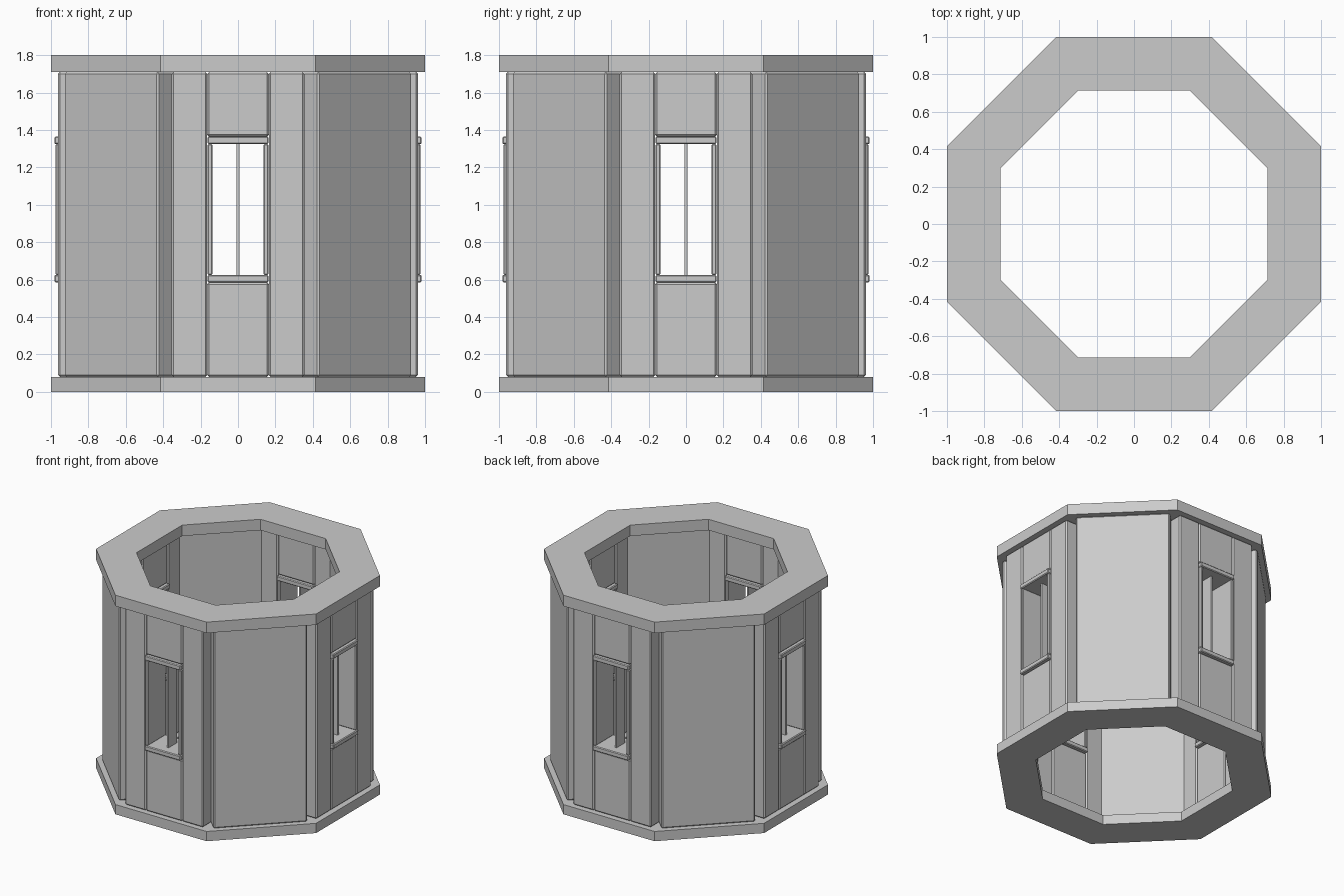
import bpy, bmesh, math
from mathutils import Matrix

if "Cube" in bpy.data.objects:
    bpy.data.objects.remove(bpy.data.objects["Cube"])

grey = bpy.data.materials.new("plain_grey")
grey.use_nodes = True
grey.diffuse_color = (0.6, 0.6, 0.6, 1)
grey.node_tree.nodes["Principled BSDF"].inputs["Base Color"].default_value = (0.6, 0.6, 0.6, 1)

MID = 0.857           # distance from the axis to the middle of each wall
HALF_DEPTH = 0.105    # half the wall thickness
HALF_WIDTH = MID * math.tan(math.pi / 8)
WALL_BOTTOM, WALL_TOP = 0.08, 1.71
SILL_BOTTOM, SILL_TOP = 0.585, 0.625
LINTEL_BOTTOM, LINTEL_TOP = 1.325, 1.365
OPENING = 0.165       # half width of the window bay


def finish(bm, name):
    bmesh.ops.recalc_face_normals(bm, faces=bm.faces[:])
    mesh = bpy.data.meshes.new(name)
    bm.to_mesh(mesh)
    bm.free()
    mesh.materials.append(grey)
    obj = bpy.data.objects.new(name, mesh)
    bpy.context.collection.objects.link(obj)
    return obj


def octagon_ring(name, z0, z1, inner=0.715, outer=1.0):
    """Flat octagonal ring measured by the distance to its sides."""
    bm = bmesh.new()
    loops = []
    for apothem, z in ((outer, z0), (outer, z1), (inner, z1), (inner, z0)):
        radius = apothem / math.cos(math.pi / 8)
        angles = [(i + 0.5) * math.pi / 4 for i in range(8)]
        loops.append([bm.verts.new((radius * math.cos(a), radius * math.sin(a), z)) for a in angles])
    for k in range(4):
        a, b = loops[k], loops[(k + 1) % 4]
        for i in range(8):
            j = (i + 1) % 8
            bm.faces.new((a[i], a[j], b[j], b[i]))
    return finish(bm, name)


def block(name, side, x0, x1, z0, z1, half_depth=HALF_DEPTH, bevel=0.01):
    """Box in one wall, given along the wall and upwards, turned to its side."""
    bm = bmesh.new()
    size = Matrix.Diagonal((x1 - x0, 2 * half_depth, z1 - z0, 1))
    place = Matrix.Translation(((x0 + x1) / 2, -MID, (z0 + z1) / 2))
    bmesh.ops.create_cube(bm, size=1, matrix=place @ size)
    obj = finish(bm, name)
    obj.rotation_euler.z = side * math.pi / 4
    if bevel:
        mod = obj.modifiers.new("chamfer", 'BEVEL')
        mod.width = bevel
        mod.segments = 1
    return obj


# Base and top rings
octagon_ring("base_ring", 0, WALL_BOTTOM)
octagon_ring("top_ring", WALL_TOP, 1.8)

# Plain diagonal walls
for side in (1, 3, 5, 7):
    block("plain_wall", side, -HALF_WIDTH, HALF_WIDTH, WALL_BOTTOM, WALL_TOP)

# Window walls
for side in (0, 2, 4, 6):
    block("left_wall_panel", side, OPENING, HALF_WIDTH, WALL_BOTTOM, WALL_TOP)
    block("right_wall_panel", side, -HALF_WIDTH, -OPENING, WALL_BOTTOM, WALL_TOP)
    block("lower_wall_panel", side, -OPENING, OPENING, WALL_BOTTOM, SILL_BOTTOM)
    block("upper_wall_panel", side, -OPENING, OPENING, LINTEL_TOP, WALL_TOP)
    # Frame, standing slightly proud on both faces
    block("window_sill", side, -0.163, 0.163, SILL_BOTTOM, SILL_TOP, 0.125, 0.006)
    block("window_lintel", side, -0.163, 0.163, LINTEL_BOTTOM, LINTEL_TOP, 0.125, 0.006)
    block("left_jamb", side, 0.137, 0.163, SILL_TOP, LINTEL_BOTTOM, 0.118, 0.006)
    block("right_jamb", side, -0.163, -0.137, SILL_TOP, LINTEL_BOTTOM, 0.118, 0.006)
    block("window_mullion", side, -0.008, 0.008, SILL_TOP, LINTEL_BOTTOM, 0.055, 0)
